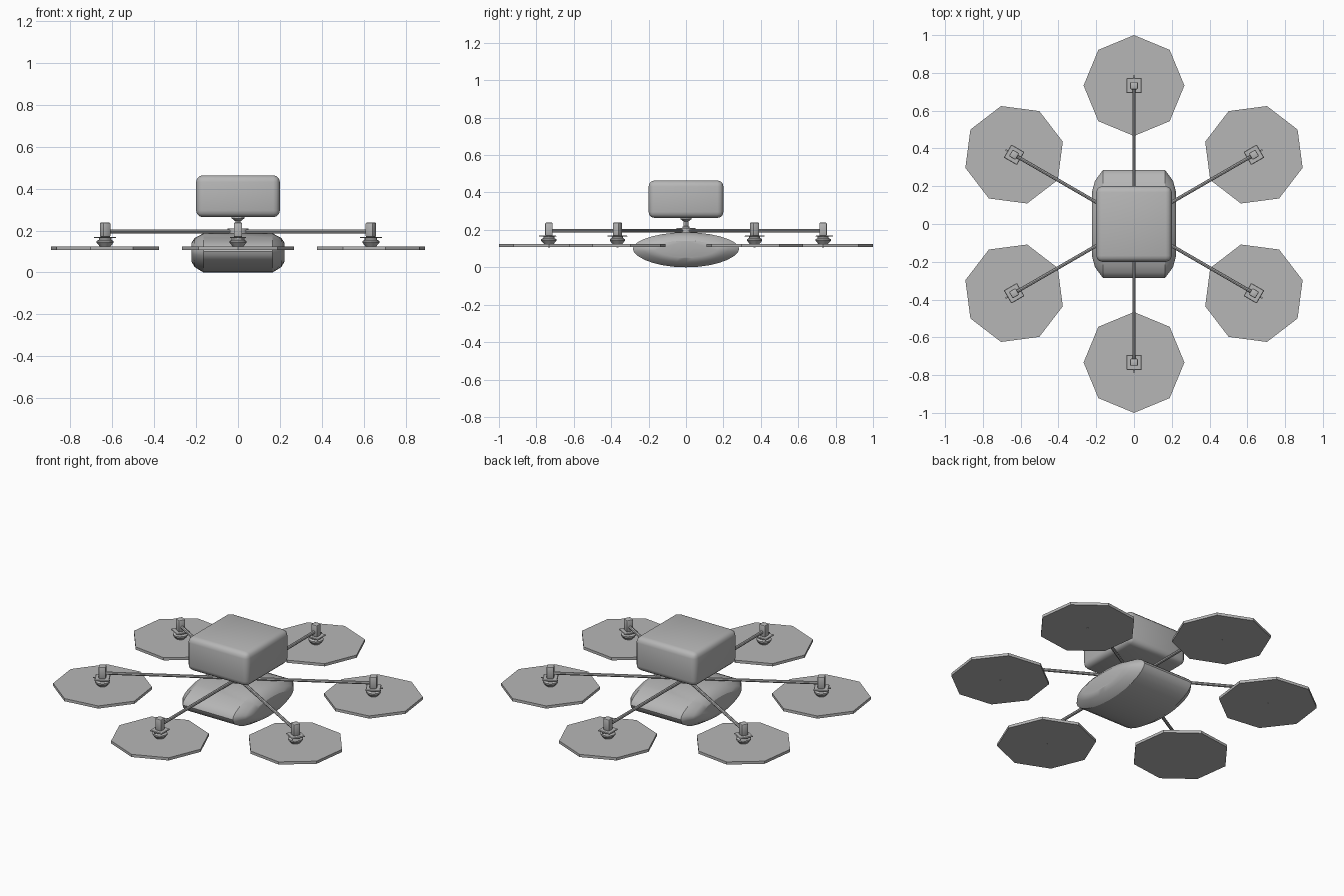
import bpy, bmesh, math
from mathutils import Matrix

cube = bpy.data.objects.get("Cube")
if cube:
    bpy.data.objects.remove(cube, do_unlink=True)

grey = bpy.data.materials.new("plain_grey")
grey.use_nodes = True
colour = (0.47, 0.47, 0.47, 1)
grey.diffuse_color = colour
grey.node_tree.nodes["Principled BSDF"].inputs["Base Color"].default_value = colour


def finish(name, bm, smooth=True):
    bmesh.ops.recalc_face_normals(bm, faces=bm.faces)
    mesh = bpy.data.meshes.new(name)
    bm.to_mesh(mesh)
    bm.free()
    obj = bpy.data.objects.new(name, mesh)
    bpy.context.collection.objects.link(obj)
    mesh.materials.append(grey)
    if smooth:
        bpy.ops.object.select_all(action="DESELECT")
        obj.select_set(True)
        bpy.context.view_layer.objects.active = obj
        bpy.ops.object.shade_smooth_by_angle(angle=math.radians(30))
    return obj


def loft(name, rings, smooth=True, matrix=Matrix()):
    """Skin a list of equal-length point rings and cap both ends."""
    bm = bmesh.new()
    loops = [[bm.verts.new(matrix @ Matrix.Translation(p).translation) for p in r] for r in rings]
    n = len(rings[0])
    for a, b in zip(loops, loops[1:]):
        for i in range(n):
            j = (i + 1) % n
            bm.faces.new((a[i], a[j], b[j], b[i]))
    bm.faces.new(loops[0])
    bm.faces.new(loops[-1])
    return finish(name, bm, smooth)


def turned(name, profile, sides, matrix=Matrix(), smooth=True, phase=0):
    """Solid of revolution from (radius, height) pairs."""
    rings = []
    for r, z in profile:
        angles = [phase + math.tau * i / sides for i in range(sides)]
        rings.append([(r * math.cos(a), r * math.sin(a), z) for a in angles])
    return loft(name, rings, smooth, matrix)


def box(name, size, centre, bevel, segments=2, matrix=Matrix()):
    bm = bmesh.new()
    bmesh.ops.create_cube(bm, size=1, matrix=Matrix.Translation(centre) @ Matrix.Diagonal((*size, 1)))
    if bevel:
        bmesh.ops.bevel(bm, geom=bm.edges[:], offset=bevel, segments=segments,
                        profile=0.5, affect="EDGES")
    bm.transform(matrix)
    return finish(name, bm)


# Lens-shaped lower body, narrowing toward both flanks
def lens(x, sy, sz, count=28):
    ring = []
    for i in range(count):
        t = math.tau * i / count
        s = math.sin(t)
        half = 0.087 if s > 0 else 0.1
        z = 0.1 + half * sz * math.copysign(abs(s) ** 1.1, s)
        ring.append((x, 0.285 * sy * math.cos(t), z))
    return ring


flank = [(0.222, 0.6, 0.48), (0.207, 0.8, 0.74), (0.165, 1, 1)]
rings = [lens(-x, sy, sz) for x, sy, sz in flank]
rings += [lens(x, sy, sz) for x, sy, sz in reversed(flank)]
loft("lower_body", rings)

# Upper box, its column and the arm hub
box("upper_box", (0.4, 0.4, 0.2), (0, 0, 0.364), 0.032, 3)
turned("column", [(0.02, 0.18), (0.02, 0.215), (0.013, 0.22), (0.013, 0.245),
                  (0.03, 0.258), (0.03, 0.27)], 12)
turned("arm_hub", [(0.05, 0.185), (0.05, 0.21)], 12)

# Six arms, each with a motor and an octagonal rotor disc
REACH = 0.733
for k in range(6):
    turn = Matrix.Rotation(math.radians(30 + 60 * k), 4, "Z")
    tip = turn @ Matrix.Translation((REACH, 0, 0))
    tag = f"_{k + 1}"
    along = turn @ Matrix.Translation((0, 0, 0.196)) @ Matrix.Rotation(math.pi / 2, 4, "Y")
    turned("arm" + tag, [(0.009, 0.02), (0.009, REACH)], 8, along)
    turned("rotor_disc" + tag, [(0.267, 0.108), (0.267, 0.124)], 8, tip, False)
    turned("rotor_spindle" + tag, [(0.005, 0.107), (0.005, 0.13)], 8, tip)
    turned("motor_bell" + tag, [(0.022, 0.12), (0.03, 0.13), (0.041, 0.142), (0.041, 0.15),
                                (0.03, 0.156), (0.03, 0.165)], 12, tip)
    box("motor_plate" + tag, (0.08, 0.08, 0.007), (0, 0, 0.167), 0.003, 1, tip)
    box("motor_post" + tag, (0.04, 0.04, 0.07), (0, 0, 0.204), 0.006, 2, tip)
    box("plate_pin" + tag, (0.012, 0.008, 0.005), (0.046, 0, 0.167), 0, 1, tip)
